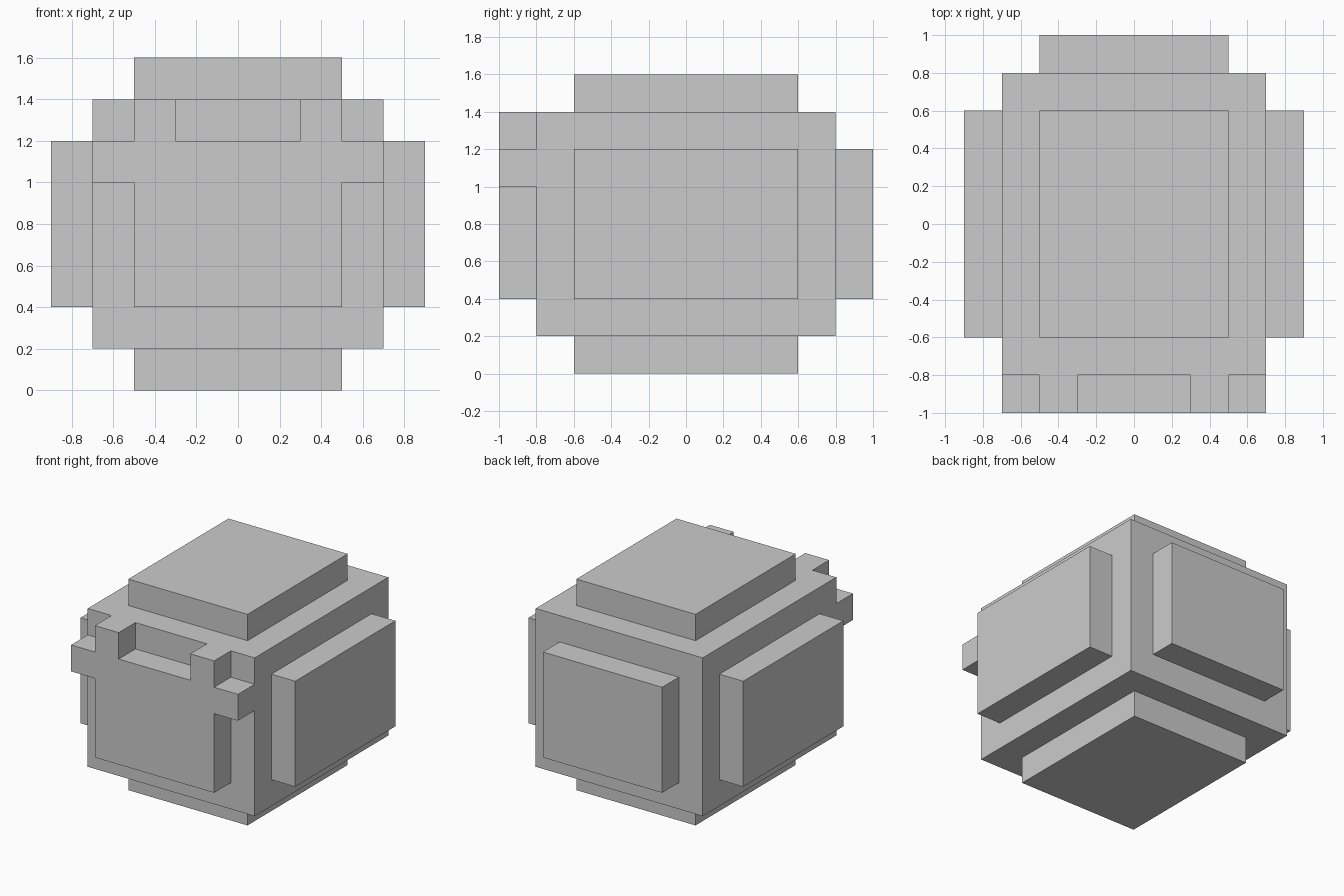
import bpy, bmesh
from mathutils import Vector, Matrix

if "Cube" in bpy.data.objects:
    bpy.data.objects.remove(bpy.data.objects["Cube"])

STEP = 0.2
bm = bmesh.new()

# Core block
bmesh.ops.create_cube(bm, size=1, matrix=Matrix.Translation((0, 0, 0.8)) @ Matrix.Diagonal((1.4, 1.6, 1.2, 1)))
bm.normal_update()
front = min(bm.faces, key=lambda f: f.calc_center_median().y)
plain = [f for f in bm.faces if f is not front]

# Raised plates on the five plain sides: inset, then push out
bmesh.ops.inset_individual(bm, faces=plain, thickness=STEP, use_even_offset=True)
plates = bmesh.ops.extrude_discrete_faces(bm, faces=plain)["faces"]
bm.normal_update()
for f in plates:
    bmesh.ops.translate(bm, verts=f.verts, vec=f.normal * STEP)


def front_faces():
    return [f for f in bm.faces if f.normal.y < -0.9 and abs(f.calc_center_median().y + 0.8) < 0.01]


# Divide the front side into cells along the outline of its plate
cuts = [((x, 0, 0), (1, 0, 0)) for x in (-0.5, -0.3, 0.3, 0.5)]
cuts += [((0, 0, z), (0, 0, 1)) for z in (0.4, 1.0, 1.2)]
for co, no in cuts:
    bm.normal_update()
    faces = front_faces()
    edges = {e for f in faces for e in f.edges}
    verts = {v for f in faces for v in f.verts}
    bmesh.ops.bisect_plane(bm, geom=faces + list(edges) + list(verts), dist=1e-5, plane_co=co, plane_no=no)


def in_front_plate(f):
    c = f.calc_center_median()
    x, z = abs(c.x), c.z
    panel = x < 0.5 and 0.4 < z < 1.2
    side_tab = x > 0.5 and 1.0 < z < 1.2
    top_tab = 0.3 < x < 0.5 and z > 1.2
    return panel or side_tab or top_tab


# Front plate with two side tabs and two top tabs
bm.normal_update()
region = [f for f in front_faces() if in_front_plate(f)]
out = bmesh.ops.extrude_face_region(bm, geom=region)["geom"]
bmesh.ops.translate(bm, verts=[g for g in out if isinstance(g, bmesh.types.BMVert)], vec=Vector((0, -STEP, 0)))
leftover = [f for f in region if f.is_valid]
if leftover:
    bmesh.ops.delete(bm, geom=leftover, context="FACES")
bmesh.ops.recalc_face_normals(bm, faces=bm.faces)

mesh = bpy.data.meshes.new("panelled_block")
bm.to_mesh(mesh)
bm.free()
bpy.context.collection.objects.link(bpy.data.objects.new("panelled_block", mesh))
